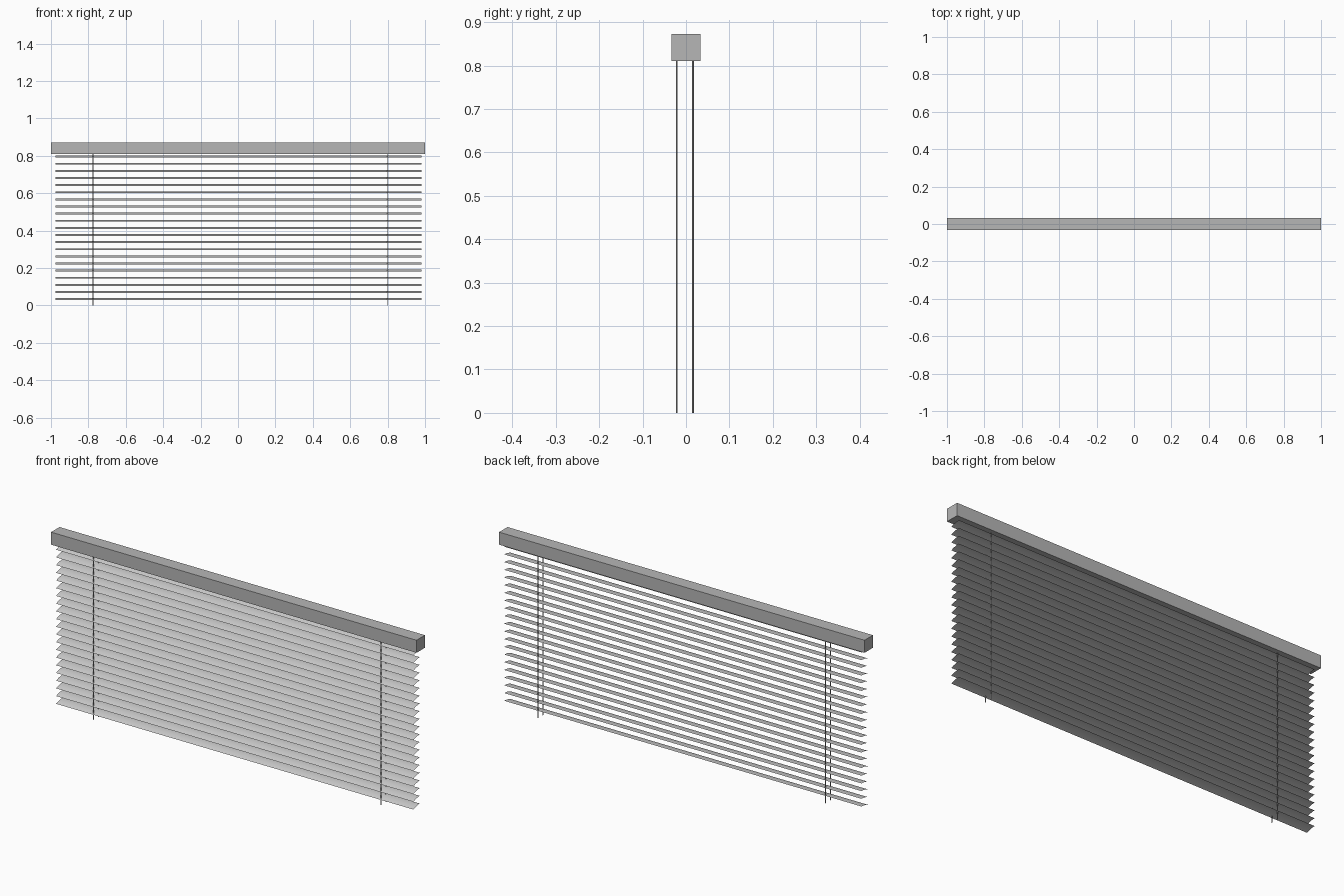
import bpy, bmesh, math

cube = bpy.data.objects.get("Cube")
if cube:
    bpy.data.objects.remove(cube, do_unlink=True)


def material(name, value):
    m = bpy.data.materials.new(name)
    m.use_nodes = True
    color = (value, value, value, 1)
    m.diffuse_color = color
    m.node_tree.nodes["Principled BSDF"].inputs["Base Color"].default_value = color
    return m


rail_grey = material("rail grey", 0.47)
slat_grey = material("slat light grey", 0.6)
cord_grey = material("cord grey", 0.47)


def finish(name, bm, mat):
    mesh = bpy.data.meshes.new(name)
    bm.to_mesh(mesh)
    bm.free()
    mesh.materials.append(mat)
    ob = bpy.data.objects.new(name, mesh)
    bpy.context.collection.objects.link(ob)
    return ob


# Head rail: plain box
bm = bmesh.new()
bmesh.ops.create_cube(bm, size=1)
bmesh.ops.scale(bm, vec=(2, 0.066, 0.062), verts=bm.verts)
bmesh.ops.translate(bm, vec=(0, 0, 0.841), verts=bm.verts)
finish("head_rail", bm, rail_grey)

# Slats: thin arched strips, front edge low and back edge level
LEFT, RIGHT = 0.98, -0.975
STEPS = 6
bm = bmesh.new()
for i in range(21):
    base = 0.028 + i * 0.0381
    rows = []
    for s in range(STEPS + 1):
        t = s / STEPS
        y = -0.029 + 0.05 * t
        z = base + 0.0105 * (1 - (1 - t) ** 2)
        rows.append([bm.verts.new((x, y, z)) for x in (RIGHT, LEFT)])
    for a, b in zip(rows, rows[1:]):
        bm.faces.new((a[0], a[1], b[1], b[0]))
slats = finish("slats", bm, slat_grey)
for p in slats.data.polygons:
    p.use_smooth = True

# Ladder cords: a front and a back cord at each side
for side, x in (("right", -0.775), ("left", 0.798)):
    for place, y in (("front", -0.021), ("back", 0.016)):
        bm = bmesh.new()
        bmesh.ops.create_cone(bm, cap_ends=True, segments=8, radius1=0.002,
                              radius2=0.002, depth=0.812)
        bmesh.ops.translate(bm, vec=(x, y, 0.406), verts=bm.verts)
        finish(f"{place}_{side}_cord", bm, cord_grey)
